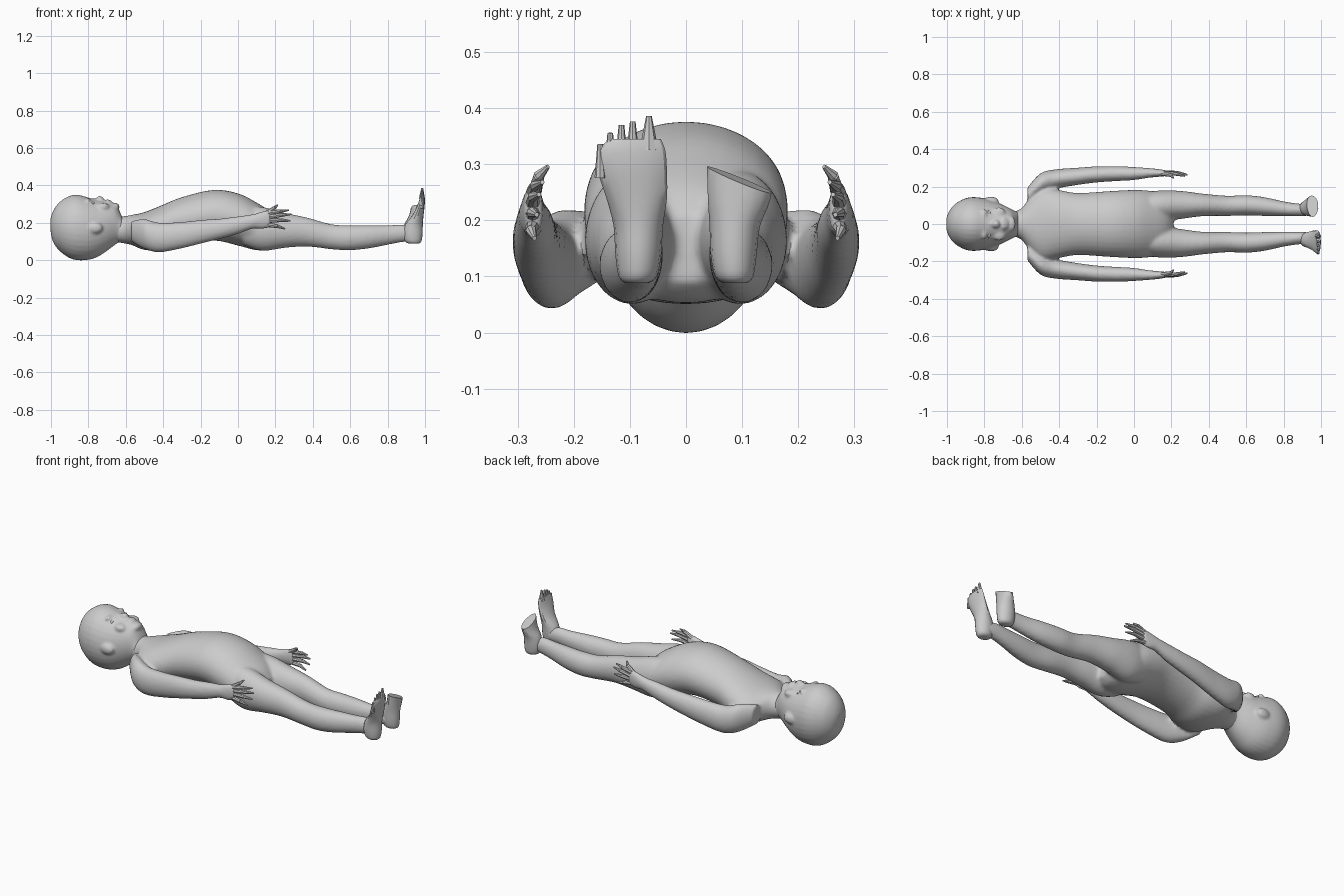
import bpy, bmesh, math
from mathutils import Vector, Matrix

grey = bpy.data.materials.new("matte grey")
grey.diffuse_color = (0.6, 0.6, 0.6, 1)


def catmull(a, b, c, d, t):
    return 0.5 * (2*b + (c - a)*t + (2*a - 5*b + 4*c - d)*t*t + (3*b - a - 3*c + d)*t**3)


def loft(bm, sections, place, n=32, steps=4):
    """Skin smooth ovals; section = (position, centre_u, half_u, v_low, v_high)."""
    s = [sections[0]] + sections + [sections[-1]]
    rows = []
    for i in range(1, len(s) - 2):
        for k in range(steps):
            rows.append([catmull(*q, k / steps) for q in zip(*s[i-1:i+3])])
    rows.append(sections[-1])
    rings = []
    for p, c, h, lo, hi in rows:
        mid, r = (lo + hi) / 2, (hi - lo) / 2
        rings.append([bm.verts.new(place(p, c + h*math.cos(2*math.pi*j/n),
                                         mid + r*math.sin(2*math.pi*j/n))) for j in range(n)])
    for a, b in zip(rings, rings[1:]):
        for j in range(n):
            bm.faces.new((a[j], a[(j+1) % n], b[(j+1) % n], b[j]))
    bm.faces.new(rings[0])
    bm.faces.new(rings[-1])


def along_x(side=1):
    return lambda p, u, v: (p, side*u, v)


def upright(side):
    return lambda p, u, v: (v, side*u, p)


def ball(bm, loc, scale):
    bmesh.ops.create_uvsphere(bm, u_segments=20, v_segments=12, radius=1,
                              matrix=Matrix.Translation(loc) @ Matrix.Diagonal((*scale, 1)))


def digit(bm, a, b, r1, r2):
    """Tapered finger or toe between two points."""
    a, b = Vector(a), Vector(b)
    d = b - a
    m = Matrix.Translation((a + b)/2) @ d.to_track_quat('Z', 'Y').to_matrix().to_4x4()
    bmesh.ops.create_cone(bm, cap_ends=True, segments=8, radius1=r1, radius2=r2,
                          depth=d.length, matrix=m)


def finish(name, bm, voxel=0, angle=40):
    bmesh.ops.recalc_face_normals(bm, faces=bm.faces)
    me = bpy.data.meshes.new(name)
    bm.to_mesh(me)
    bm.free()
    me.materials.append(grey)
    ob = bpy.data.objects.new(name, me)
    bpy.context.collection.objects.link(ob)
    bpy.ops.object.select_all(action='DESELECT')
    ob.select_set(True)
    bpy.context.view_layer.objects.active = ob
    if voxel:  # fuse overlapping volumes into one skin and soften the joins
        rm = ob.modifiers.new("fuse", 'REMESH')
        rm.mode, rm.voxel_size = 'VOXEL', voxel
        sm = ob.modifiers.new("soften", 'SMOOTH')
        sm.factor, sm.iterations = 0.5, 6
        for m in ("fuse", "soften"):
            bpy.ops.object.modifier_apply(modifier=m)
    bpy.ops.object.shade_smooth_by_angle(angle=math.radians(angle))
    return ob


# Body: torso, arms and legs fused
bm = bmesh.new()
loft(bm, [(-.68, 0, .06, .10, .23), (-.61, 0, .078, .09, .235), (-.565, 0, .13, .08, .243),
          (-.50, 0, .195, .055, .257), (-.40, 0, .182, .053, .297), (-.30, 0, .166, .083, .337),
          (-.13, 0, .176, .105, .376), (0, 0, .182, .078, .357), (.10, 0, .175, .053, .308),
          (.17, 0, .14, .06, .26), (.21, 0, .08, .09, .21)], along_x())
leg = [(.03, .09, .07, .08, .29), (.13, .096, .083, .05, .285), (.25, .102, .075, .066, .253),
       (.37, .102, .060, .073, .228), (.50, .097, .054, .058, .192), (.60, .100, .054, .053, .187),
       (.70, .093, .050, .063, .187), (.80, .081, .040, .082, .187), (.88, .075, .034, .097, .19),
       (.94, .075, .030, .10, .175)]
arm = [(-.57, .15, .045, .10, .21), (-.50, .215, .056, .06, .22), (-.42, .240, .052, .042, .20),
       (-.30, .255, .046, .063, .205), (-.20, .265, .043, .088, .215), (-.10, .269, .040, .113, .222),
       (0, .270, .035, .140, .235), (.08, .273, .026, .168, .246), (.13, .273, .021, .167, .262),
       (.175, .271, .016, .175, .268)]
for side in (-1, 1):
    loft(bm, leg, along_x(side))
    loft(bm, arm, along_x(side))
finish("body", bm, 0.009)

# Head with nose, lips, chin, brow, cheeks and ears
bm = bmesh.new()
loft(bm, [(-1.003, 0, .03, .16, .22), (-.99, 0, .066, .10, .26), (-.96, 0, .104, .056, .305),
          (-.91, 0, .134, .016, .34), (-.86, 0, .144, 0, .35), (-.80, 0, .137, .002, .335),
          (-.75, 0, .122, .018, .322), (-.70, 0, .102, .05, .315), (-.66, 0, .082, .08, .302),
          (-.637, 0, .070, .095, .27), (-.61, 0, .066, .105, .21)], along_x())
ball(bm, (-.738, 0, .322), (.022, .022, .022))
ball(bm, (-.760, 0, .320), (.030, .012, .012))
ball(bm, (-.697, 0, .315), (.009, .032, .012))
ball(bm, (-.682, 0, .309), (.009, .028, .012))
ball(bm, (-.655, 0, .285), (.022, .04, .022))
for side in (-1, 1):
    ball(bm, (-.80, side*.048, .317), (.014, .034, .014))
    ball(bm, (-.722, side*.058, .285), (.035, .032, .022))
    ball(bm, (-.765, side*.124, .172), (.042, .022, .030))
finish("head", bm, 0.007)

# Closed eyelids
for side, name in ((-1, "right_eyelid"), (1, "left_eyelid")):
    bm = bmesh.new()
    ball(bm, (-.776, side*.05, .303), (.010, .024, .011))
    finish(name, bm)

# Fingers and thumbs, slightly curled inward
fingers = [((.150, .270, .250), (.195, .262, .280), (.212, .246, .296)),
           ((.160, .272, .252), (.225, .268, .262), (.272, .256, .268)),
           ((.165, .273, .232), (.235, .272, .242), (.286, .262, .246)),
           ((.165, .273, .212), (.230, .274, .214), (.280, .266, .210)),
           ((.155, .273, .190), (.210, .276, .182), (.252, .270, .168))]
for side, name in ((-1, "right_fingers"), (1, "left_fingers")):
    bm = bmesh.new()
    for f in fingers:
        a, b, c = [(x, side*y, z) for x, y, z in f]
        digit(bm, a, b, .013, .010)
        digit(bm, b, c, .010, .004)
    finish(name, bm)

# Right foot: whole, with five pointed toes
bm = bmesh.new()
loft(bm, [(.088, .088, .020, .915, .965), (.10, .086, .034, .893, .98), (.14, .085, .041, .882, .987),
          (.19, .085, .044, .895, .988), (.24, .088, .054, .932, .992), (.29, .096, .062, .957, .998),
          (.325, .097, .060, .970, .999), (.345, .090, .045, .976, .996)], upright(-1), 16, 3)
for y, z, r in ((.066, .386, .017), (.095, .376, .012), (.115, .370, .011),
                (.135, .356, .011), (.153, .336, .010)):
    digit(bm, (.983, -y, z - .06), (.985, -y, z), r, .005)
finish("right_foot", bm, angle=30)

# Left foot: flat slanted cut across the instep
bm = bmesh.new()
loft(bm, [(.088, .088, .020, .915, .965), (.10, .086, .034, .893, .98), (.14, .085, .041, .882, .985),
          (.19, .087, .045, .888, .985), (.24, .095, .056, .915, .985), (.31, .097, .060, .93, .985)],
     upright(1), 16, 3)
cut = bmesh.ops.bisect_plane(bm, geom=bm.verts[:] + bm.edges[:] + bm.faces[:], clear_outer=True,
                             plane_co=(.95, .095, .273), plane_no=(.15, .38, .92))
bmesh.ops.holes_fill(bm, edges=[e for e in cut['geom_cut'] if isinstance(e, bmesh.types.BMEdge)])
finish("left_foot", bm, angle=30)
